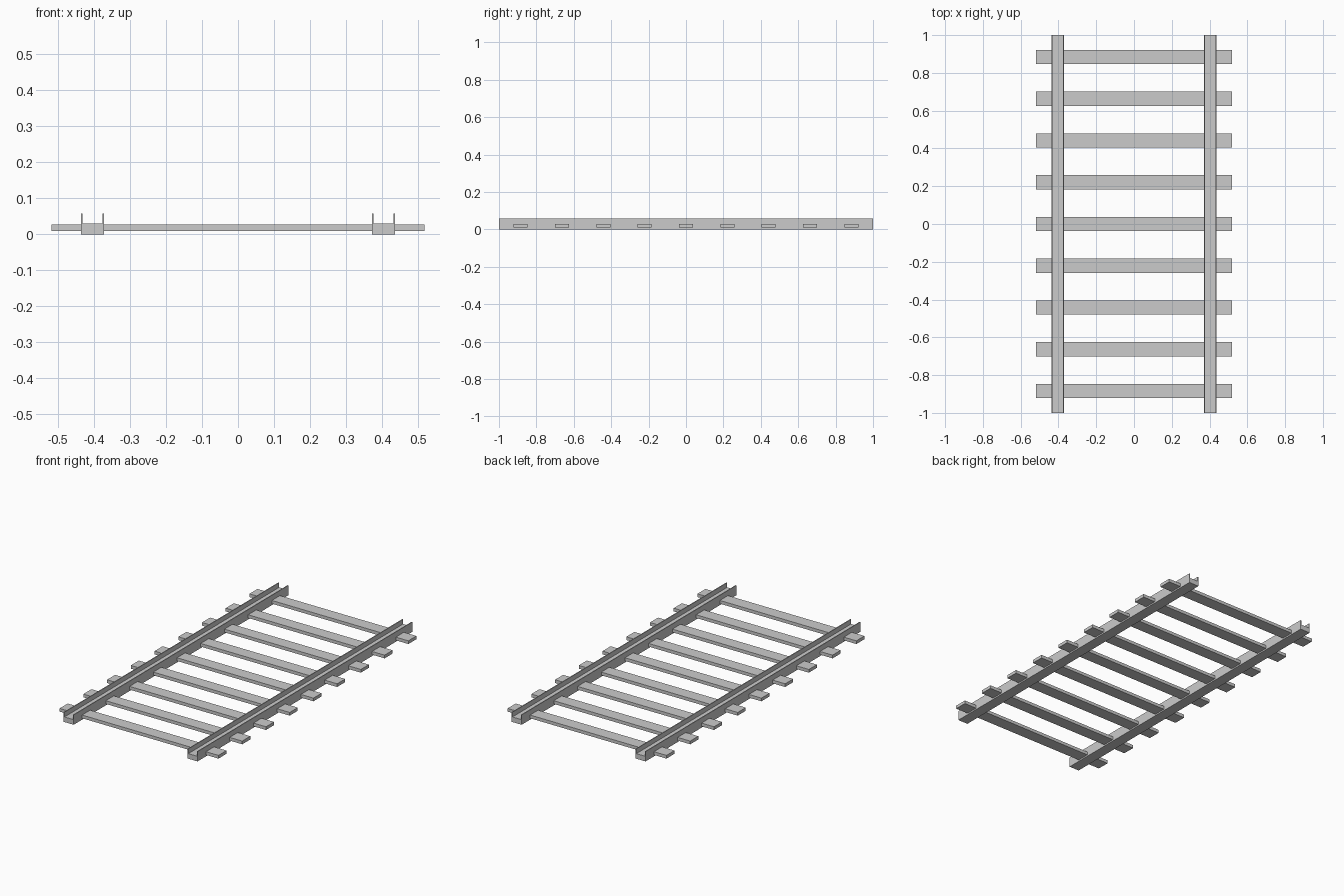
import bpy, bmesh

if "Cube" in bpy.data.objects:
    bpy.data.objects.remove(bpy.data.objects["Cube"])

RAIL_X, RAIL_HALF = 0.404, 0.0325      # rail centre and half width
WEB_TOP, RAIL_TOP, LIP = 0.03, 0.058, 0.005


def finish(name, bm):
    bmesh.ops.recalc_face_normals(bm, faces=bm.faces)
    mesh = bpy.data.meshes.new(name)
    bm.to_mesh(mesh)
    bm.free()
    obj = bpy.data.objects.new(name, mesh)
    bpy.context.collection.objects.link(obj)
    return obj


# Channel-shaped rail: thick base with two thin upright lips
def rail(name, cx):
    w, i = RAIL_HALF, RAIL_HALF - LIP
    profile = [(-w, 0), (w, 0), (w, RAIL_TOP), (i, RAIL_TOP),
               (i, WEB_TOP), (-i, WEB_TOP), (-i, RAIL_TOP), (-w, RAIL_TOP)]
    bm = bmesh.new()
    face = bm.faces.new([bm.verts.new((cx + x, -1, z)) for x, z in profile])
    ext = bmesh.ops.extrude_face_region(bm, geom=[face], use_keep_orig=True)
    verts = [g for g in ext["geom"] if isinstance(g, bmesh.types.BMVert)]
    bmesh.ops.translate(bm, verts=verts, vec=(0, 2, 0))
    return finish(name, bm)


# Flat crosswise sleeper
def sleeper(name, cy):
    bm = bmesh.new()
    bmesh.ops.create_cube(bm, size=1)
    bmesh.ops.scale(bm, verts=bm.verts, vec=(1.036, 0.075, 0.019))
    bmesh.ops.translate(bm, verts=bm.verts, vec=(0, cy, 0.018))
    return finish(name, bm)


rail("rail_left", -RAIL_X)
rail("rail_right", RAIL_X)
for k in range(9):
    sleeper(f"sleeper_{k + 1}", (k - 4) * 0.221)
